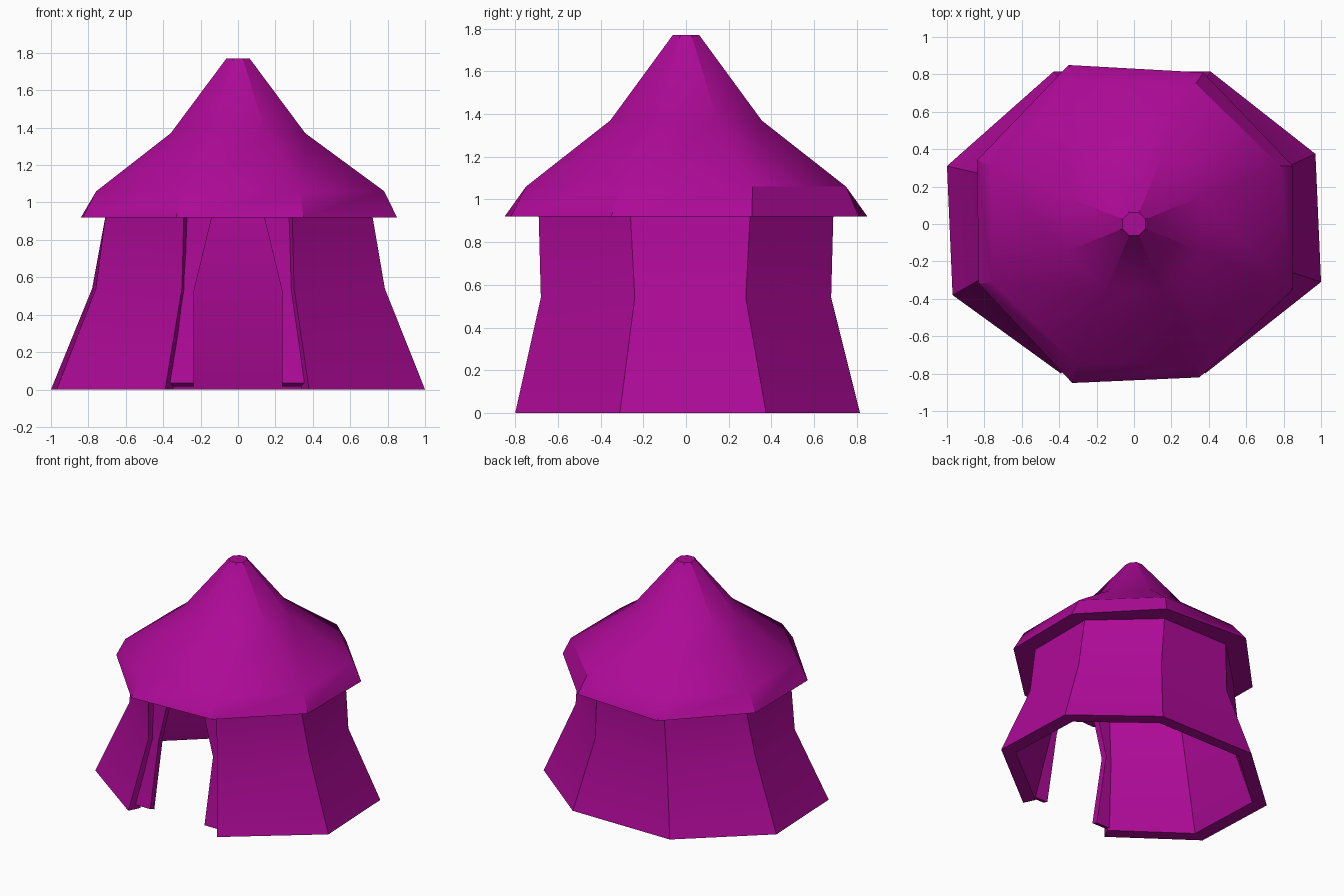
import bpy, bmesh
from math import cos, sin, radians

if "Cube" in bpy.data.objects:
    bpy.data.objects.remove(bpy.data.objects["Cube"])

cloth = bpy.data.materials.new("magenta_cloth")
cloth.diffuse_color = (0.42, 0.003, 0.31, 1)
cloth.use_nodes = True
cloth.node_tree.nodes["Principled BSDF"].inputs["Base Color"].default_value = cloth.diffuse_color


def loft(name, rings):
    """Skin closed rings of equal length and cap both ends."""
    bm = bmesh.new()
    rows = [[bm.verts.new(p) for p in ring] for ring in rings]
    n = len(rows[0])
    for a, b in zip(rows, rows[1:]):
        for i in range(n):
            j = (i + 1) % n
            bm.faces.new((a[i], a[j], b[j], b[i]))
    bm.faces.new(rows[0][::-1])
    bm.faces.new(rows[-1])
    bmesh.ops.recalc_face_normals(bm, faces=bm.faces)
    mesh = bpy.data.meshes.new(name)
    bm.to_mesh(mesh)
    bm.free()
    mesh.materials.append(cloth)
    obj = bpy.data.objects.new(name, mesh)
    bpy.context.collection.objects.link(obj)
    # Soft waist folds, sharp corners
    bpy.ops.object.select_all(action='DESELECT')
    obj.select_set(True)
    bpy.context.view_layer.objects.active = obj
    bpy.ops.object.shade_smooth_by_angle(angle=radians(30))
    return obj


def at(points, z, s=1.0):
    return [(x * s, y * s, z) for x, y in points]


def octagon(apothem_x, apothem_y, z, cx=0.0):
    """Octagon with a flat side facing the front."""
    k = cos(radians(22.5))
    angles = [radians(-67.5 + 45 * i) for i in range(8)]
    return [(cx + apothem_x / k * cos(a), apothem_y / k * sin(a), z) for a in angles]


# Slightly irregular octagons, counter-clockwise from the right door post
wall_foot = [(.38, -.80), (1, -.31), (.97, .375), (.41, .815),
             (-.43, .815), (-1, .31), (-.97, -.38), (-.39, -.80)]
wall_waist = [(.30, -.68), (.785, -.24), (.76, .28), (.31, .68),
              (-.31, .68), (-.78, .26), (-.76, -.26), (-.30, -.68)]
wall_top = [(.29, -.69), (.72, -.26), (.72, .30), (.29, .69),
            (-.29, .69), (-.71, .28), (-.71, -.28), (-.29, -.69)]
hem = [(.35, -.82), (.85, -.35), (.85, .31), (.37, .81),
       (-.35, .85), (-.84, .34), (-.83, -.32), (-.33, -.85)]

# Thick wall, open at the front: a cross-section swept from post to post
INNER = 0.89
section = [at(wall_foot, 0), at(wall_waist, .54), at(wall_top, .92),
           at(wall_top, .92, INNER), at(wall_waist, .54, INNER), at(wall_foot, 0, INNER)]
loft("tent_wall", [[ring[i] for ring in section] for i in range(8)])

# Roof with a flat ceiling, flared eave and cut-off peak
loft("tent_roof", [
    at(hem, .92), octagon(.77, .75, 1.06, .012), octagon(.36, .355, 1.37),
    octagon(.062, .062, 1.77)])

# Door flaps set just behind the wall ends: (inner x, outer x, front y, z)
flap_rows = [(.235, .37, -.75, .035), (.235, .298, -.645, .53), (.14, .283, -.65, .92)]
for side, sx in (("right", 1), ("left", -1)):
    rings = []
    for k, (xi, xo, y, z) in enumerate(flap_rows):
        zb = z - .02 if k == 0 else z
        rings.append([(sx * xi, y, z), (sx * xo, y, z),
                      (sx * (xo - .015), y + .05, zb), (sx * xi, y + .05, zb)])
    loft(side + "_door_flap", rings)
